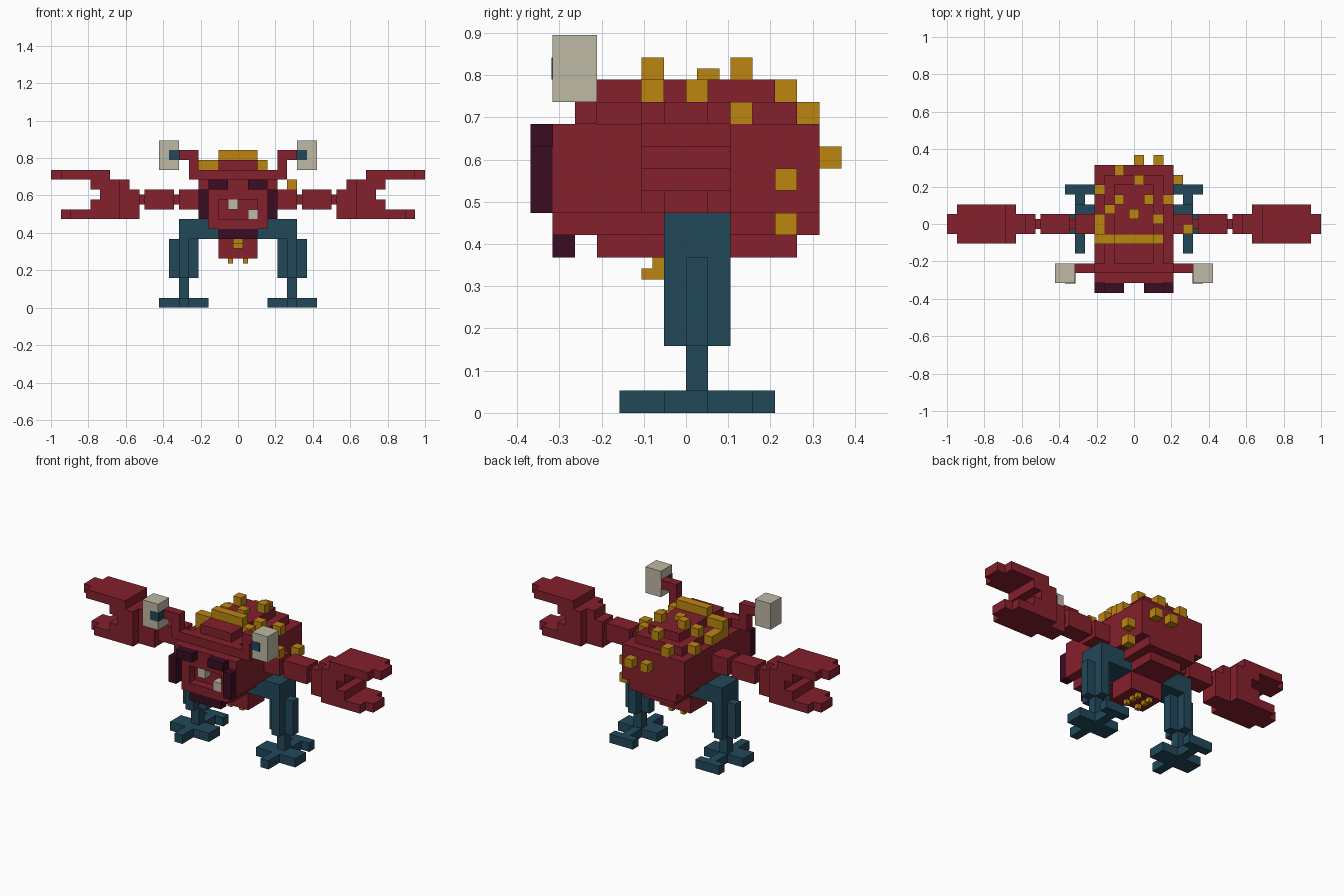
import bpy, bmesh
from mathutils import Vector

if "Cube" in bpy.data.objects:
    bpy.data.objects.remove(bpy.data.objects["Cube"], do_unlink=True)

V = 1 / 19  # size of one block


def material(name, rgb):
    m = bpy.data.materials.new(name)
    m.use_nodes = True
    m.diffuse_color = (*rgb, 1)
    m.node_tree.nodes["Principled BSDF"].inputs["Base Color"].default_value = (*rgb, 1)
    return m


RED = material("shell red", (0.235, 0.0144, 0.0252))
GOLD = material("barnacle gold", (0.503, 0.235, 0.005))
BLUE = material("leg blue", (0.016, 0.065, 0.102))
CREAM = material("cream", (0.515, 0.491, 0.381))
PURPLE = material("dark purple", (0.042, 0.0037, 0.016))


def part(name, mat, boxes, mirror=False):
    """One object made of boxes (x0, x1, y0, y1, z0, z1) in block units."""
    me = bpy.data.meshes.new(name)
    bm = bmesh.new()
    for x0, x1, y0, y1, z0, z1 in boxes:
        size = Vector((x1 - x0, y1 - y0, z1 - z0)) * V
        mid = Vector((x0 + x1, y0 + y1, z0 + z1)) * V / 2
        for v in bmesh.ops.create_cube(bm, size=1)["verts"]:
            v.co = mid + v.co * size
    bm.to_mesh(me)
    bm.free()
    me.materials.append(mat)
    ob = bpy.data.objects.new(name, me)
    bpy.context.collection.objects.link(ob)
    if mirror:
        ob.modifiers.new("mirror", "MIRROR").use_mirror_merge = False
    return ob


def cubes(corners):
    return [(x, x + 1, y, y + 1, z, z + 1) for x, y, z in corners]


# Body: stepped shell with a belly bulge
part("body", RED, [
    (-4, 4, -5, 6, 9, 13),
    (-3, 3, -5, 6, 8, 9),
    (-2, 2, -4, 5, 7, 8),
    (-2, 2, -1, 2, 5, 7),
    (-3, 3, -5, 5, 13, 14),
    (-4, 4, -5, -4, 13, 14),
    (-2, 2, -4, 4, 14, 15)])

# Face around an open mouth
part("face", RED, [
    (-4, 4, -6, -5, 11, 13),
    (-4, -2, -6, -5, 9, 11),
    (2, 4, -6, -5, 9, 11),
    (-3, 3, -6, -5, 8, 9)])
part("teeth", CREAM, cubes([(-1, -6, 10), (1, -6, 9)]))
part("chin", PURPLE, [(-2, 2, -6, -5, 7, 8)])
part("face_markings", PURPLE, [
    (3, 4, -7, -6, 9, 12),
    (1, 3, -7, -6, 12, 13)], True)

# Eyes on bent stalks
part("eye_stalks", RED, [(4, 5, -5, -4, 13, 16), (5, 6, -5, -4, 15, 16)], True)
part("eyes", CREAM, [(6, 8, -6, -4, 14, 17)], True)
part("pupils", BLUE, [(5.95, 7, -6.05, -5, 15, 16)], True)

# Arms: blocks joined by thin links
part("arms", RED, [
    (4, 6, -1, 1, 10, 12),
    (6, 6.5, -.5, .5, 10.5, 11.5),
    (6.5, 9.5, -1, 1, 10, 12),
    (9.5, 10, -.5, .5, 10.5, 11.5)], True)

# Claws: palm, upper finger and lower finger
part("claws", RED, [
    (10, 12, -1, 1, 9, 12),
    (11, 12, -1, 1, 12, 13),
    (12, 14, -2, 2, 9, 13),
    (14, 15, -2, 2, 12, 13),
    (13, 18, -2, 2, 13, 14),
    (18, 19, -1, 1, 13, 14),
    (14, 15, -2, 2, 10, 11),
    (14, 17, -2, 2, 9, 10),
    (17, 18, -1, 1, 9, 10)], True)

# Legs: hip, cross-shaped shin, thin ankle and toed foot
part("hips", BLUE, [(3, 6, -1, 2, 8, 9), (2, 6, -1, 2, 7, 8)], True)
part("shins", BLUE, [
    (5, 6, -1, 2, 3, 7),
    (4, 7, 0, 1, 3, 7),
    (5, 6, 0, 1, 1, 3)], True)
part("feet", BLUE, [
    (5, 6, -3, 4, 0, 1),
    (3, 8, -1, 1, 0, 1),
    (4, 7, 3, 4, 0, 1)], True)

# Gold ridge across the back and down one side
part("ridge", GOLD, [
    (-4, 3, -2.02, -1, 14, 15.02),
    (-2, 2, -2, -1, 15, 16),
    (-4, -3, -2, 1, 13, 14)])

# Scattered barnacles
part("barnacles", GOLD, cubes([
    (-2, 2, 15), (1, 2, 15), (-.5, .5, 14.5),
    (-3, 1, 14), (2, 0, 14), (0, 4, 14),
    (-4, 3, 13), (3, 2, 13), (-2, 5, 13),
    (0, 6, 11), (2, 6, 11),
    (4, 4, 10), (4, 4, 8), (5, -1, 12)]))

# Small growths on the belly
part("belly_barnacle", GOLD, [(-.5, .5, -2, -1, 6, 6.5), (-.5, .5, -1.5, -1, 6.5, 7)])
part("belly_dots", GOLD, [(.5, 1, y, y + .5, 4.5, 5) for y in (-.5, .5, 1.25)], True)
